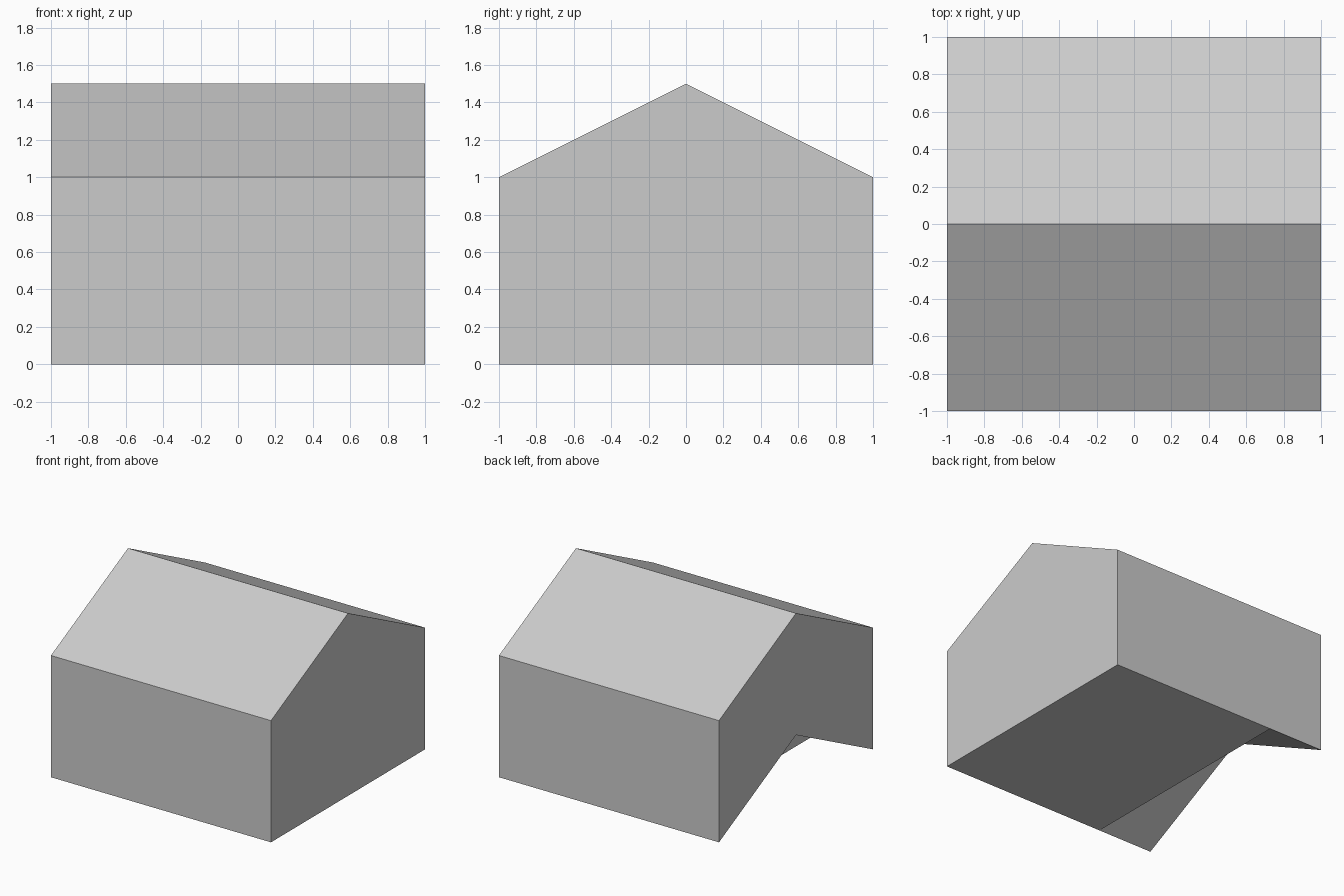
import bpy
import bmesh

if "Cube" in bpy.data.objects:
    bpy.data.objects.remove(bpy.data.objects["Cube"])

# Profiles in (y, z); the roof overhangs the gable wall on the left end
HOUSE = [(-1, 0), (-1, 1), (0, 1.5), (1, 1), (1, 0)]
PEAK = (0, 0.5)          # ridge of the underside below the overhang
LEFT, WALL, RIGHT = -1.0, -0.5, 1.0

bm = bmesh.new()


def section(x, profile):
    return [bm.verts.new((x, y, z)) for y, z in profile]


a = section(LEFT, HOUSE + [PEAK])                # open chevron end
b = section(RIGHT, HOUSE)                        # full gable end
c = section(WALL, [HOUSE[0], HOUSE[4], PEAK])    # recessed gable wall

# Ends and recessed wall
for ring in (a, b, c):
    bm.faces.new(ring)

# Each half: roof slope, side wall, overhang underside
for foot, eave, inner in ((0, 1, c[0]), (4, 3, c[1])):
    bm.faces.new((a[eave], a[2], b[2], b[eave]))
    bm.faces.new((a[foot], a[eave], b[eave], b[foot], inner))
    bm.faces.new((a[foot], inner, c[2], a[5]))

# Floor
bm.faces.new((c[0], b[0], b[4], c[1]))

bmesh.ops.recalc_face_normals(bm, faces=bm.faces)
mesh = bpy.data.meshes.new("gabled_house_block")
bm.to_mesh(mesh)
bm.free()
bpy.context.collection.objects.link(bpy.data.objects.new("gabled_house_block", mesh))
